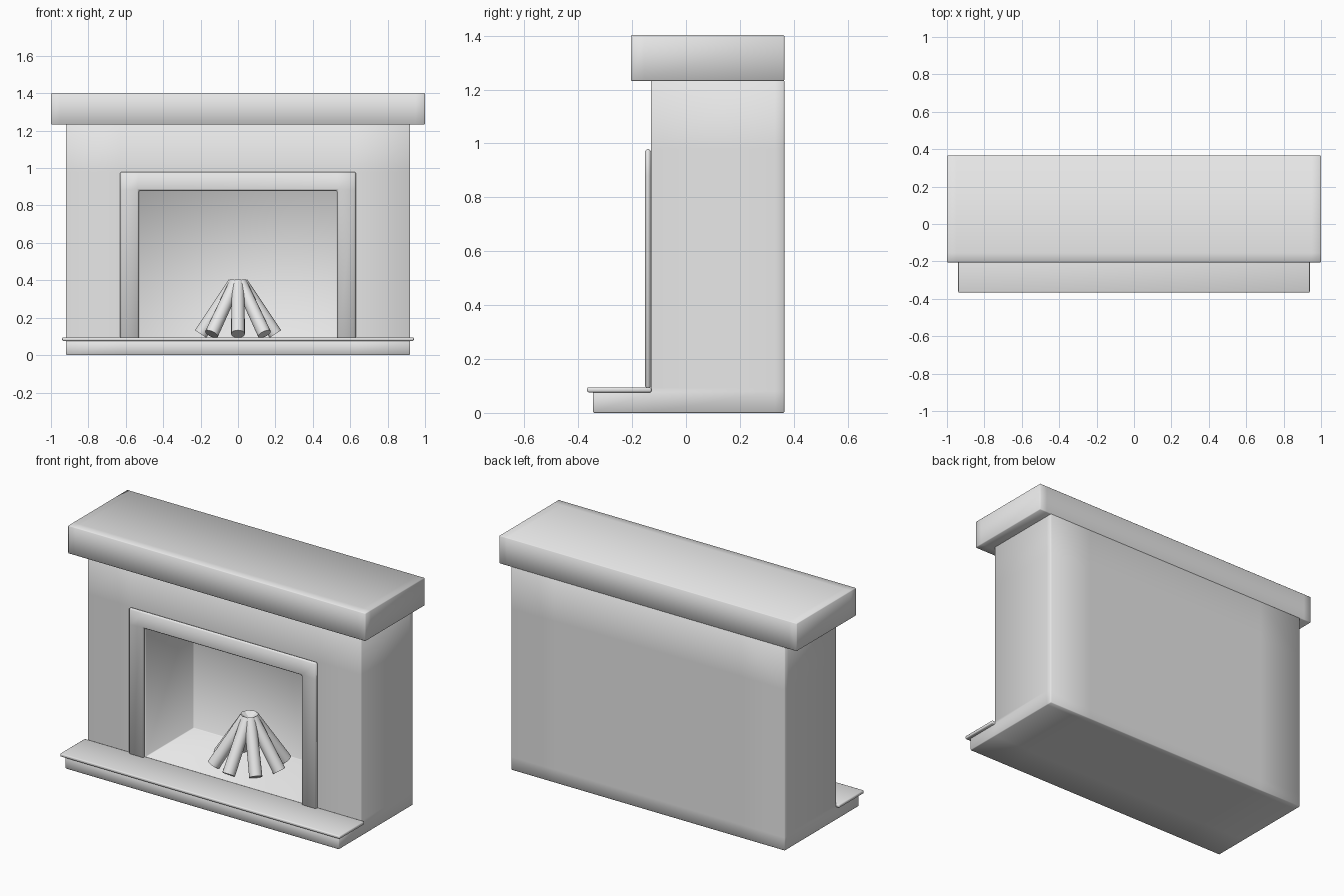
import bpy, bmesh, math
from mathutils import Vector

cube = bpy.data.objects.get("Cube")
if cube:
    bpy.data.objects.remove(cube, do_unlink=True)

GREY = (0.8, 0.8, 0.8, 1)
stone = bpy.data.materials.new("pale_grey")
stone.use_nodes = True
stone.diffuse_color = GREY
stone.node_tree.nodes["Principled BSDF"].inputs["Base Color"].default_value = GREY


def add_object(name, bm, smooth=True):
    bmesh.ops.recalc_face_normals(bm, faces=bm.faces)
    for face in bm.faces:
        face.smooth = smooth
    mesh = bpy.data.meshes.new(name)
    bm.to_mesh(mesh)
    bm.free()
    mesh.materials.append(stone)
    obj = bpy.data.objects.new(name, mesh)
    bpy.context.collection.objects.link(obj)
    return obj


def block(name, xs, ys, zs, bevel, filled=lambda i, j, k: True, segments=1):
    """Solid made of grid cells; only the outer skin is kept, then edges are softened."""
    axes = (xs, ys, zs)
    counts = [len(a) - 1 for a in axes]
    cells = {(i, j, k) for i in range(counts[0]) for j in range(counts[1])
             for k in range(counts[2]) if filled(i, j, k)}
    bm = bmesh.new()
    verts = {}

    def vert(key):
        if key not in verts:
            verts[key] = bm.verts.new([axes[n][key[n]] for n in range(3)])
        return verts[key]

    for cell in cells:
        for axis in range(3):
            u, v = (axis + 1) % 3, (axis + 2) % 3
            for side in (0, 1):
                neighbour = list(cell)
                neighbour[axis] += 2 * side - 1
                if tuple(neighbour) in cells:
                    continue
                corners = []
                for du, dv in ((0, 0), (1, 0), (1, 1), (0, 1)):
                    key = list(cell)
                    key[axis] += side
                    key[u] += du
                    key[v] += dv
                    corners.append(vert(tuple(key)))
                bm.faces.new(corners)
    obj = add_object(name, bm)
    mod = obj.modifiers.new("soft_edges", "BEVEL")
    mod.width = bevel
    mod.segments = segments
    mod.limit_method = "ANGLE"
    return obj


# Chimney body with the hearth base in front and the firebox cut into it
def body_filled(i, j, k):
    if j == 0:
        return k == 0
    return not (i == 2 and j == 1 and k == 2)


block("chimney_body", (-0.92, -0.63, -0.53, 0.53, 0.63, 0.92),
      (-0.345, -0.13, 0.33, 0.365), (0, 0.08, 0.093, 0.88, 0.98, 1.235),
      0.004, body_filled)

# Hearth slab overhanging the base
block("hearth_slab", (-0.94, 0.94), (-0.367, -0.128), (0.076, 0.095), 0.006, segments=2)

# Raised frame around the opening
block("opening_frame", (-0.63, -0.53, 0.53, 0.63), (-0.152, -0.13), (0.09, 0.88, 0.98),
      0.008, lambda i, j, k: not (i == 1 and k == 0))

# Mantel shelf
block("mantel_shelf", (-1, -0.95, 0.95, 1), (-0.205, -0.155, 0.365), (1.232, 1.402), 0.004)

# Logs leaning together in a ring
CENTRE = Vector((0, 0.11, 0))
for n in range(8):
    angle = n * math.tau / 8
    out = Vector((math.cos(angle), math.sin(angle), 0))
    foot = CENTRE + out * 0.2 + Vector((0, 0, 0.113))
    tip = CENTRE + out * 0.02 + Vector((0, 0, 0.387))
    axis = tip - foot
    bm = bmesh.new()
    bmesh.ops.create_cone(bm, cap_ends=True, segments=16, radius1=0.037, radius2=0.034,
                          depth=axis.length)
    log = add_object(f"log_{n + 1}", bm)
    log.location = (foot + tip) / 2
    log.rotation_euler = axis.to_track_quat("Z", "Y").to_euler()
    bpy.context.view_layer.objects.active = log
    log.select_set(True)
    bpy.ops.object.shade_smooth_by_angle(angle=math.radians(40))
    log.select_set(False)
